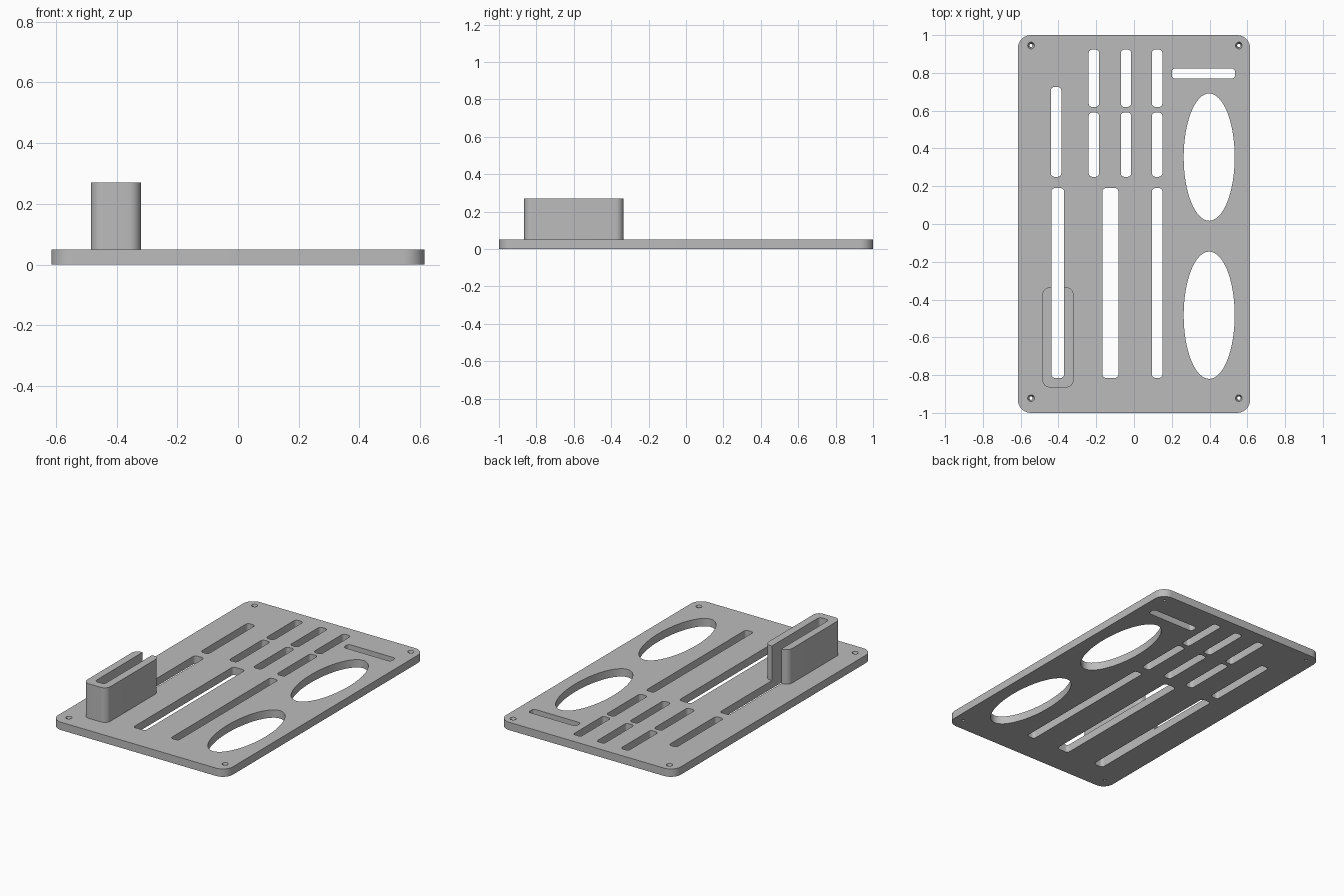
import bpy
import bmesh
from math import cos, sin, pi

if "Cube" in bpy.data.objects:
    bpy.data.objects.remove(bpy.data.objects["Cube"])

grey = bpy.data.materials.new("plain grey")
grey.use_nodes = True
COLOUR = (0.5, 0.5, 0.5, 1)
grey.diffuse_color = COLOUR
grey.node_tree.nodes["Principled BSDF"].inputs["Base Color"].default_value = COLOUR

TOP = 0.05          # plate thickness
WALL_TOP = 0.27     # holder height


def rounded_rect(x0, x1, y0, y1, r, steps=6):
    """Outline of a rectangle with rounded corners, counter-clockwise."""
    corners = [(x1 - r, y1 - r), (x0 + r, y1 - r), (x0 + r, y0 + r), (x1 - r, y0 + r)]
    return [(cx + r * cos((q + i / steps) * pi / 2), cy + r * sin((q + i / steps) * pi / 2))
            for q, (cx, cy) in enumerate(corners) for i in range(steps + 1)]


def ellipse(cx, cy, rx, ry, n=64):
    return [(cx + rx * cos(2 * pi * i / n), cy + ry * sin(2 * pi * i / n)) for i in range(n)]


def add_loft(bm, layers):
    """Closed solid through a list of (outline, z) layers."""
    rings = [[bm.verts.new((x, y, z)) for x, y in outline] for outline, z in layers]
    bm.faces.new(rings[0][::-1])
    bm.faces.new(rings[-1])
    n = len(rings[0])
    for a, b in zip(rings, rings[1:]):
        for i in range(n):
            j = (i + 1) % n
            bm.faces.new((a[i], a[j], b[j], b[i]))


def make_object(name, bm):
    mesh = bpy.data.meshes.new(name)
    bm.to_mesh(mesh)
    bm.free()
    mesh.materials.append(grey)
    obj = bpy.data.objects.new(name, mesh)
    bpy.context.collection.objects.link(obj)
    return obj


def make_solid(name, outline, z0, z1):
    bm = bmesh.new()
    add_loft(bm, [(outline, z0), (outline, z1)])
    return make_object(name, bm)


# Base plate and the upright holder on it
plate = make_solid("base_plate", rounded_rect(-0.615, 0.615, -1, 1, 0.07, 10), 0, TOP)
holder = make_solid("upright_holder", rounded_rect(-0.485, -0.32, -0.865, -0.335, 0.04, 8),
                    TOP, WALL_TOP)

# Slots through the plate
LONG = (-0.815, 0.19)
slots = [(-0.44, -0.385, 0.25, 0.725),
         (-0.437, -0.37, *LONG),
         (-0.167, -0.083, *LONG),
         (0.095, 0.15, *LONG),
         (0.2, 0.535, 0.77, 0.823)]
for x in (-0.24, -0.07, 0.095):
    for y0, y1 in ((0.62, 0.923), (0.25, 0.59)):
        slots.append((x, x + 0.055, y0, y1))

bm = bmesh.new()
for slot in slots:
    outline = rounded_rect(*slot, 0.018)
    add_loft(bm, [(outline, -0.1), (outline, WALL_TOP + 0.1)])

# Oval openings
for y in (0.354, -0.483):
    outline = ellipse(0.398, y, 0.135, 0.337)
    add_loft(bm, [(outline, -0.1), (outline, 0.2)])

# Countersunk screw holes
for x in (-0.545, 0.555):
    for y in (0.945, -0.922):
        small, large = (ellipse(x, y, r, r, 24) for r in (0.009, 0.018))
        add_loft(bm, [(small, -0.1), (small, 0.025), (large, TOP), (large, 0.2)])

cutter = make_object("opening_cutter", bm)
cutter.hide_render = True
cutter.hide_set(True)

for obj in (plate, holder):
    mod = obj.modifiers.new("openings", "BOOLEAN")
    mod.operation = "DIFFERENCE"
    mod.solver = "EXACT"
    mod.object = cutter

# Bake the cuts, remove the cutter and shade round walls smoothly
bpy.ops.object.select_all(action="DESELECT")
for obj in (plate, holder):
    bpy.context.view_layer.objects.active = obj
    obj.select_set(True)
    bpy.ops.object.modifier_apply(modifier="openings")
bpy.data.objects.remove(cutter)
bpy.ops.object.shade_smooth_by_angle(angle=pi / 6)
